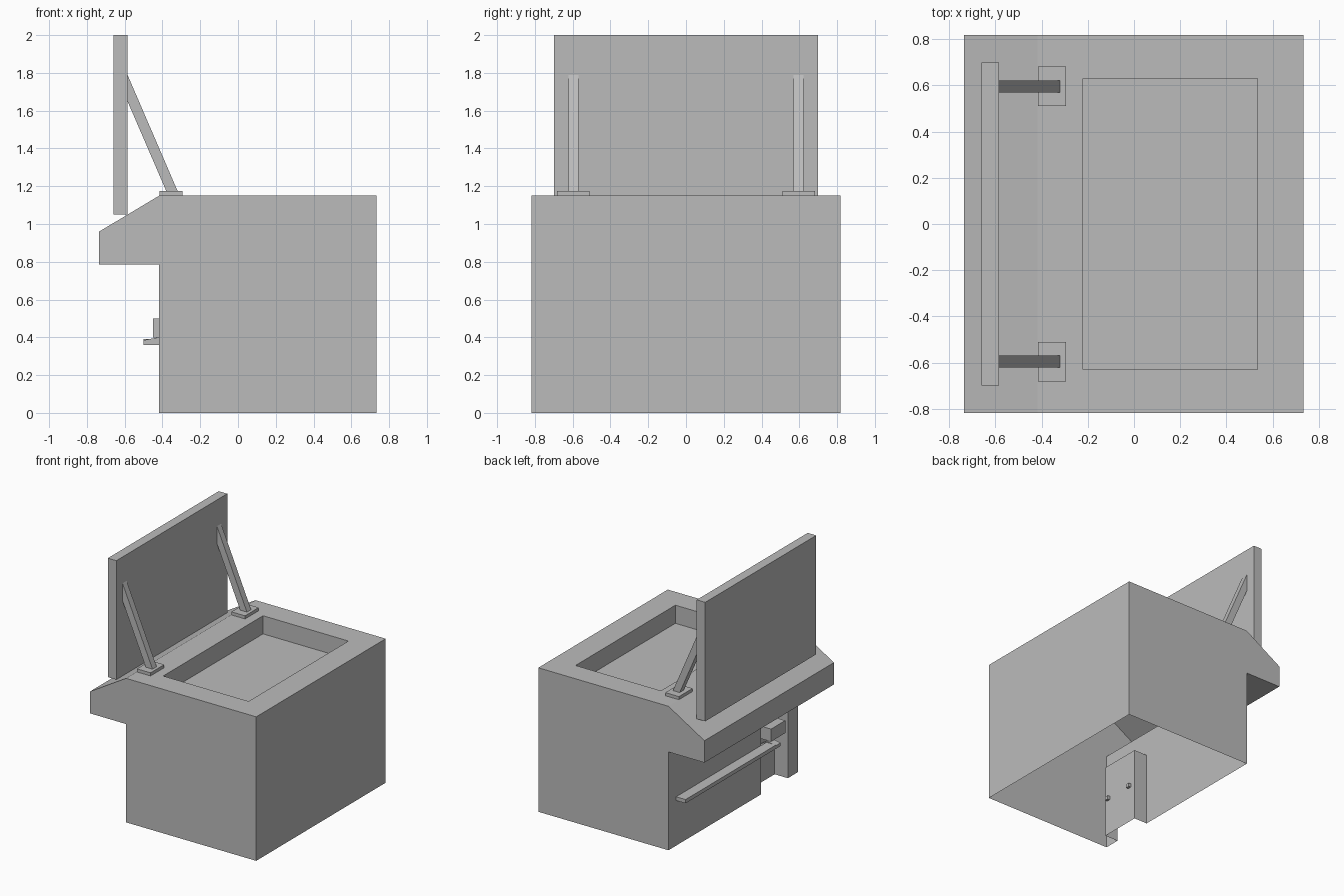
import bpy
import bmesh
from mathutils import Vector

old = bpy.data.objects.get("Cube")
if old:
    bpy.data.objects.remove(old, do_unlink=True)

GREY = (0.5, 0.5, 0.5, 1.0)
mat = bpy.data.materials.new("plain grey")
mat.use_nodes = True
mat.diffuse_color = GREY
mat.node_tree.nodes["Principled BSDF"].inputs["Base Color"].default_value = GREY


def prism(name, profile, y0, y1):
    """Extrude an x-z outline from y0 to y1."""
    bm = bmesh.new()
    face = bm.faces.new([bm.verts.new((x, y0, z)) for x, z in profile])
    ext = bmesh.ops.extrude_face_region(bm, geom=[face])
    moved = [v for v in ext["geom"] if isinstance(v, bmesh.types.BMVert)]
    bmesh.ops.translate(bm, verts=moved, vec=Vector((0, y1 - y0, 0)))
    bmesh.ops.recalc_face_normals(bm, faces=bm.faces)
    mesh = bpy.data.meshes.new(name)
    bm.to_mesh(mesh)
    bm.free()
    mesh.materials.append(mat)
    obj = bpy.data.objects.new(name, mesh)
    bpy.context.collection.objects.link(obj)
    return obj


def box(name, x0, x1, y0, y1, z0, z1):
    return prism(name, [(x0, z0), (x1, z0), (x1, z1), (x0, z1)], y0, y1)


def cut(obj, cutter):
    """Subtract a cutter and discard it."""
    mod = obj.modifiers.new("cut", "BOOLEAN")
    mod.operation = "DIFFERENCE"
    mod.solver = "EXACT"
    mod.object = cutter
    bpy.context.view_layer.objects.active = obj
    bpy.ops.object.modifier_apply(modifier=mod.name)
    bpy.data.objects.remove(cutter, do_unlink=True)


# Cabinet with an overhanging sloped ledge
cabinet = prism("cabinet", [(-0.417, 0), (0.733, 0), (0.733, 1.15), (-0.417, 1.15),
                            (-0.735, 0.96), (-0.735, 0.785), (-0.417, 0.785)],
                -0.817, 0.817)
# Sunken tray in the top and alcove in the side
cut(cabinet, box("tray_cutter", -0.22, 0.535, -0.63, 0.63, 1.005, 1.3))
cut(cabinet, box("alcove_cutter", -0.6, -0.30, -0.69, -0.35, -0.1, 0.59))

# Leave the underside of the cabinet open
bm = bmesh.new()
bm.from_mesh(cabinet.data)
floor = [f for f in bm.faces if f.calc_center_median().z < 0.001]
bmesh.ops.delete(bm, geom=floor, context="FACES")
bm.to_mesh(cabinet.data)
bm.free()

# Raised lid
box("lid", -0.66, -0.585, -0.70, 0.70, 1.05, 2.0)

# Lid struts with their mounting pads
for side, s in (("front", -1), ("back", 1)):
    box(side + "_strut_pad", -0.415, -0.295, s * 0.51, s * 0.682, 1.15, 1.175)
    prism(side + "_strut", [(-0.585, 1.79), (-0.585, 1.65), (-0.38, 1.175), (-0.32, 1.175)],
          s * 0.57, s * 0.622)

# Mechanism in the alcove with its hinge pegs
box("mechanism_box", -0.45, -0.30, -0.61, -0.43, 0.40, 0.50)
for n, y in (("inner", -0.41), ("outer", -0.655)):
    box(n + "_hinge_peg", -0.31, -0.28, y - 0.015, y + 0.015, 0.29, 0.32)

# Pedal bar and the arm joining it to the alcove
box("pedal_bar", -0.50, -0.417, -0.42, 0.72, 0.36, 0.39)
prism("pedal_arm", [(-0.50, 0.36), (-0.50, 0.385), (-0.42, 0.40), (-0.30, 0.32), (-0.30, 0.29),
                    (-0.42, 0.36)], -0.48, -0.42)
